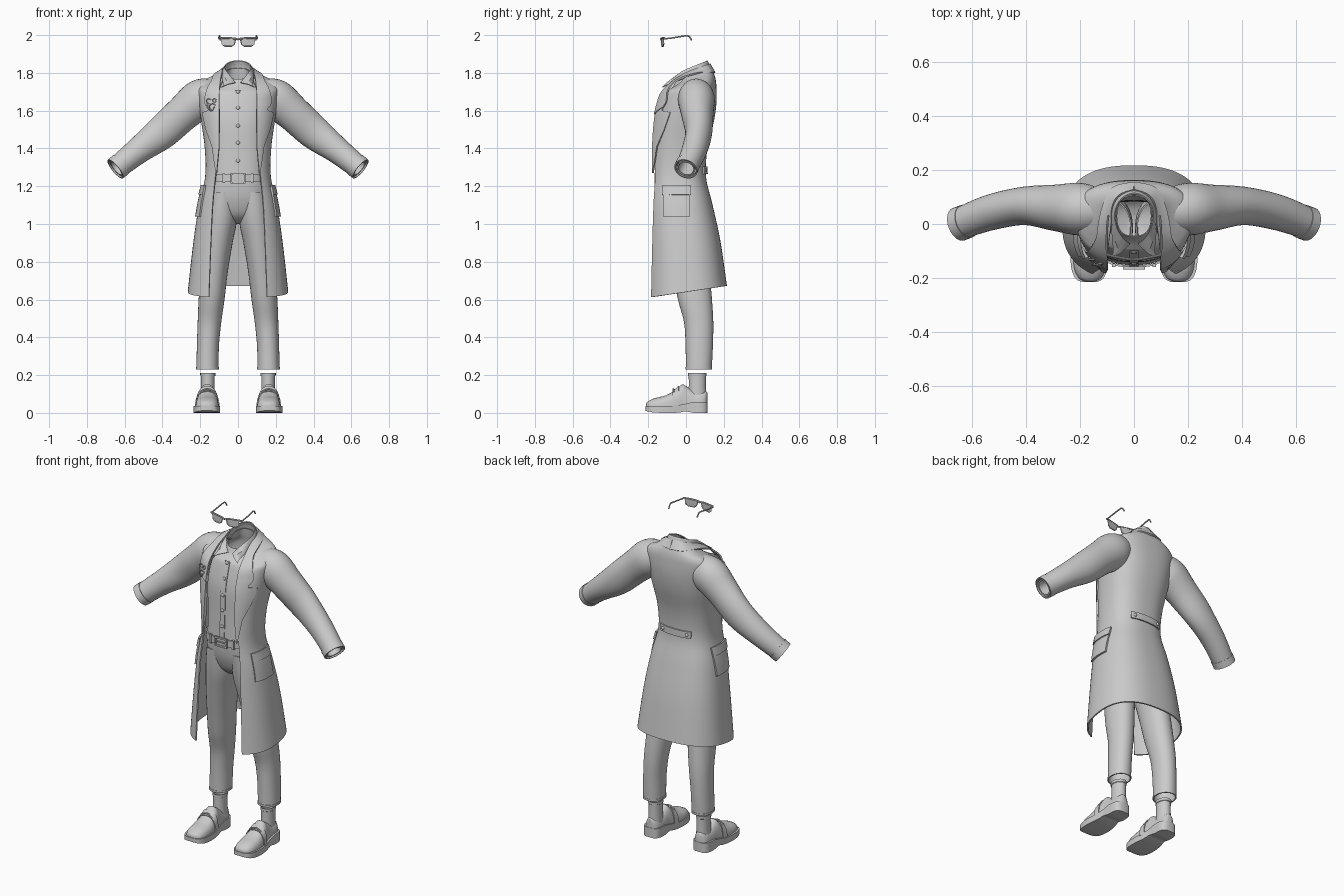
import bpy, bmesh
from math import sin, cos, pi, acos, radians
from mathutils import Vector

if "Cube" in bpy.data.objects:
    bpy.data.objects.remove(bpy.data.objects["Cube"])

P = 0.8  # squareness of the body cross-sections


# ---------- helpers ----------
def spline(rows, n=5):
    """Catmull-Rom through tuples of any length."""
    out, k = [], len(rows)
    for i in range(k - 1):
        a, b, c, d = rows[max(i - 1, 0)], rows[i], rows[i + 1], rows[min(i + 2, k - 1)]
        for j in range(n):
            t = j / n
            out.append(tuple(0.5 * (2 * q + (r - p) * t + (2 * p - 5 * q + 4 * r - s) * t * t
                             + (3 * q - p - 3 * r + s) * t ** 3) for p, q, r, s in zip(a, b, c, d)))
    return out + [tuple(rows[-1])]


def finish(ob, thick=0, mirror=False, angle=40):
    if thick:
        m = ob.modifiers.new("thickness", 'SOLIDIFY')
        m.thickness, m.offset = thick, 0
    if mirror:
        ob.modifiers.new("mirror", 'MIRROR')
    bpy.ops.object.select_all(action='DESELECT')
    ob.select_set(True)
    bpy.context.view_layer.objects.active = ob
    bpy.ops.object.convert(target='MESH')
    bpy.ops.object.shade_smooth_by_angle(angle=radians(angle))
    return ob


def loft(name, rings, closed=True, cap0=False, cap1=False, **kw):
    bm = bmesh.new()
    vs = [[bm.verts.new(p) for p in r] for r in rings]
    n = len(rings[0])
    for a, b in zip(vs, vs[1:]):
        for i in range(n if closed else n - 1):
            j = (i + 1) % n
            bm.faces.new((a[i], a[j], b[j], b[i]))
    if cap0:
        bm.faces.new(vs[0])
    if cap1:
        bm.faces.new(vs[-1])
    bmesh.ops.recalc_face_normals(bm, faces=bm.faces)
    me = bpy.data.meshes.new(name)
    bm.to_mesh(me)
    ob = bpy.data.objects.new(name, me)
    bpy.context.collection.objects.link(ob)
    return finish(ob, **kw)


def spow(v, p):
    return (abs(v) ** p) * (1 if v >= 0 else -1)


def oval(z, w, yf, yb, cx=0, n=40, p=P, t0=0, t1=2 * pi, ends=False):
    yc, d = (yf + yb) / 2, (yb - yf) / 2
    ts = [t0 + (t1 - t0) * i / ((n - 1) if ends else n) for i in range(n)]
    return [Vector((cx + w * spow(cos(t), p), yc + d * spow(sin(t), p), z)) for t in ts]


def neck_tilt(ring, yb, z):
    """Lower the front of rings near the neck."""
    for v in ring:
        v.z += .4 * (v.y - yb) * min(1, max(0, (z - 1.7) / .13))
    return ring


def at(rows, z):
    for a, b in zip(rows, rows[1:]):
        if a[0] <= z <= b[0]:
            t = (z - a[0]) / (b[0] - a[0])
            return [p + (q - p) * t for p, q in zip(a, b)]
    return rows[-1]


def front_y(rows, x, z, back=False):
    _, w, yf, yb = at(rows, z)[:4]
    h = (1 - min(abs(x) / w, 0.95) ** (2 / P)) ** (P / 2) * (yb - yf) / 2
    return (yf + yb) / 2 + (h if back else -h)


def side_x(rows, y, z):
    _, w, yf, yb = at(rows, z)[:4]
    u = min(abs(y - (yf + yb) / 2) / ((yb - yf) / 2), 0.97)
    return w * (1 - u ** (2 / P)) ** (P / 2)


def tube(name, rows, n=24, **kw):
    """rows: x, y, z, horizontal radius, vertical radius."""
    rings = []
    for i, r in enumerate(rows):
        t = (Vector(rows[min(i + 1, len(rows) - 1)][:3]) - Vector(rows[max(i - 1, 0)][:3])).normalized()
        up = Vector((0, 0, 1)) if abs(t.z) < 0.95 else Vector((1, 0, 0))
        u = t.cross(up).normalized()
        v = u.cross(t)
        rings.append([Vector(r[:3]) + u * r[3] * cos(2 * pi * k / n) + v * r[4] * sin(2 * pi * k / n) for k in range(n)])
    return loft(name, rings, **kw)


def wire(name, pts, r, n=8, sub=5, loop=False, **kw):
    pts = [tuple(p) + (r, r) for p in pts]
    if loop:
        return tube(name, pts + [pts[0]], n, **kw)
    return tube(name, spline(pts, sub), n, cap0=True, cap1=True, **kw)


def knob(name, loc, r, flat=0.5, mirror=False):
    bpy.ops.mesh.primitive_uv_sphere_add(segments=12, ring_count=8, radius=r)
    ob = bpy.context.object
    ob.name = name
    for v in ob.data.vertices:
        v.co = Vector((v.co.x, v.co.y * flat, v.co.z)) + Vector(loc)
    return finish(ob, mirror=mirror)


# ---------- coat: z, half width, front, back, opening ----------
coat = spline([(.64, .262, -.205, .213, .153), (.9, .233, -.2, .178, .143), (1.1, .203, -.195, .137, .133),
               (1.25, .17, -.188, .102, .118), (1.4, .172, -.18, .11, .1), (1.55, .192, -.165, .145, .1),
               (1.65, .205, -.14, .158, .1), (1.73, .213, -.1, .157, .098), (1.77, .19, -.07, .152, .095),
               (1.8, .135, -.04, .142, .085), (1.83, .092, -.02, .127, .075)])
rings = []
for z, w, yf, yb, op in coat:
    a = acos((op / w) ** (1 / P))
    ring = neck_tilt(oval(z, w, yf, yb, n=56, t0=-a, t1=pi + a, ends=True), yb, z)
    for v in ring:
        v.z += 0.15 * v.y * min(1, max(0, (1.1 - z) / .46))
    rings.append(ring)
loft("coat_body", rings, closed=False, thick=.008)

arm = [(.13, .05, 1.68, .078, .085), (.2, .055, 1.66, .094, .103), (.29, .06, 1.587, .083, .092),
       (.405, .067, 1.483, .068, .086), (.53, .043, 1.387, .063, .067), (.643, .002, 1.296, .056, .057)]
tube("coat_sleeve", spline(arm), n=32, thick=.006, mirror=True)
tube("sleeve_cuff", [(.62, .01, 1.315, .06, .061), (.649, -.001, 1.291, .06, .06)], n=32, thick=.007, mirror=True)
tube("shirt_cuff", [(.57, .027, 1.355, .045, .045), (.645, 0, 1.294, .045, .045)], n=28, thick=.008, mirror=True)


def on_coat(x, z, off):
    return Vector((x, front_y(coat, x, z) - off, z))


def strip(a, b, off, n=7):
    """Columns between an inner and outer point, laid on the coat when 2D."""
    cols = [Vector(a).lerp(Vector(b), i / (n - 1)) for i in range(n)]
    return [on_coat(c[0], c[1], off) for c in cols] if len(a) == 2 else cols


lapel = [((.112, 1.27), (.116, 1.27)), ((.1, 1.4), (.136, 1.41)), ((.098, 1.5), (.168, 1.5)),
         ((.098, 1.55), (.188, 1.59)), ((.098, 1.57), (.158, 1.6)), ((.098, 1.62), (.15, 1.63))]
loft("lapel", [strip(a, b, .013) for a, b in lapel], closed=False, thick=.009, mirror=True)
collar = [((.098, 1.58), (.165, 1.618)), ((.098, 1.64), (.176, 1.65)), ((.098, 1.7), (.165, 1.71)),
          ((.092, -.06, 1.762), (.14, -.05, 1.758)), ((.084, .0, 1.797), (.13, .01, 1.785)),
          ((.08, .06, 1.822), (.112, .075, 1.8)), ((.055, .105, 1.84), (.075, .135, 1.802)),
          ((0, .125, 1.848), (0, .152, 1.8))]
flat = spline([tuple(c for v in strip(a, b, .018) for c in v) for a, b in collar], 4)
loft("coat_collar", [[r[i:i + 3] for i in range(0, len(r), 3)] for r in flat], closed=False, thick=.009, mirror=True)


# Patch pockets with flaps on the coat sides, and the half belt on the back
def side_patch(name, z0, z1, y0, y1, off, thick):
    loft(name, [[(side_x(coat, y0 + (y1 - y0) * i / 8, z) + off, y0 + (y1 - y0) * i / 8, z) for i in range(9)]
                for z in [z0 + (z1 - z0) * k / 6 for k in range(7)]], closed=False, thick=thick, mirror=True)


side_patch("pocket", 1.04, 1.19, -.12, .02, .008, .012)
side_patch("pocket_flap", 1.155, 1.205, -.125, .025, .015, .01)
xs = [-.1 + .2 * i / 16 for i in range(17)]
loft("back_half_belt", [[(x, front_y(coat, x, z, True) + .01, z) for x in xs] for z in (1.265, 1.305)],
     closed=False, thick=.008)
knob("half_belt_button", (.08, front_y(coat, .08, 1.285, True) + .016, 1.285), .01, mirror=True)

# ---------- shirt ----------
shirt = spline([(1.23, .148, -.15, .085), (1.4, .15, -.142, .09), (1.55, .165, -.135, .11), (1.66, .17, -.11, .12),
                (1.73, .14, -.085, .12), (1.78, .085, -.06, .112), (1.825, .064, -.045, .105)])
loft("shirt_body", [neck_tilt(oval(*r), r[3], r[0]) for r in shirt], thick=.004)
zs = [1.25 + .46 * i / 16 for i in range(17)]
loft("shirt_placket", [[(x, front_y(shirt, x, z) - .006, z) for x in (-.016, 0, .016)] for z in zs],
     closed=False, thick=.004)
for z in (1.335, 1.43, 1.52, 1.615, 1.7):
    knob("shirt_button", (0, front_y(shirt, 0, z) - .009, z), .01)
top, bottom, mid = [], [], []
N = 49
for i in range(N):
    t = i / (N - 1)
    a = radians(-78 + 336 * t)
    k = max(0, (abs(t - .5) * 2 - .6) / .4)
    hi = Vector((.07 * cos(a), .03 + .082 * sin(a) - .022 * k, 1.83 + .035 * sin(a) - .048 * k * k))
    lo = Vector((.084 * cos(a), .03 + .096 * sin(a), 1.783 + .03 * sin(a)))
    lo = lo.lerp(Vector((.088 if t < .5 else -.088, -.125, 1.724)), k ** .8)
    top.append(hi)
    bottom.append(lo)
    mid.append(hi.lerp(lo, .5) + Vector((.004 * cos(a), -.006 * k + .004 * sin(a), .003)))
loft("shirt_collar", [top, mid, bottom], closed=False, thick=.005)

# ---------- trousers and belt ----------
hips = spline([(1.0, .02, -.03, .03), (1.02, .07, -.075, .07), (1.06, .13, -.112, .1), (1.13, .16, -.138, .11),
               (1.2, .155, -.148, .092), (1.25, .148, -.148, .085)])
loft("trouser_hips", [oval(*r) for r in hips], cap0=True)
leg = spline([(1.17, .07, -.138, .085, .08), (1.08, .08, -.13, .1, .086), (1.0, .082, -.119, .106, .093),
              (.9, .077, -.1, .11, .108),
              (.75, .07, -.07, .122, .126), (.6, .066, -.04, .135, .14), (.48, .06, -.008, .142, .151),
              (.36, .056, .0, .14, .159), (.23, .056, .002, .134, .162)])
loft("trouser_leg", [oval(*r, n=32, p=.95) for r in leg], thick=.005, mirror=True)
loft("trouser_hem", [oval(z, .058, 0, .136, .162, 32, .95) for z in (.23, .242)], thick=.005, mirror=True)
loft("belt", [oval(z, .154, -.157, .09) for z in (1.222, 1.262)], thick=.008)


def box(name, c, s, **kw):
    q = [(-1, -1), (1, -1), (1, 1), (-1, 1)]
    return loft(name, [[(c[0] + a * s[0] / 2, c[1] + k * s[1] / 2, c[2] + b * s[2] / 2) for a, b in q] for k in (-1, 1)],
                cap0=True, cap1=True, **kw)


for z in (1.218, 1.266):
    box("buckle_rail", (0, -.163, z), (.08, .01, .009))
box("buckle_post", (.036, -.163, 1.242), (.009, .01, .05), mirror=True)
box("buckle_prong", (.0, -.164, 1.242), (.06, .006, .006))
box("belt_loop", (.075, -.153, 1.242), (.014, .014, .052), mirror=True)

# ---------- shoes and socks ----------
loft("sock", [oval(z, w, .06 - d, .06 + d, .16, 24, 1) for z, w, d in
              ((.08, .036, .046), (.15, .034, .043), (.195, .035, .044), (.197, .038, .047), (.212, .038, .047))],
     thick=.004, mirror=True)
# Rows: y, half width, top, sole underside
shoe = spline([(-.212, .022, .05, .012), (-.2, .046, .062, .008), (-.165, .062, .078, .002), (-.11, .066, .092, 0),
               (-.06, .061, .118, 0), (-.022, .054, .15, .004), (.0, .051, .142, .008), (.04, .05, .118, 0),
               (.08, .048, .115, 0), (.103, .038, .115, 0), (.113, .02, .108, 0)], 4)


def shoe_arc(y, w, h, off=0, n=17):
    return [(.163 + (w - .004 + off) * spow(cos(pi * i / (n - 1)), .8), y,
             .03 + (h - .03 + off) * spow(sin(pi * i / (n - 1)), .8)) for i in range(n)]


loft("shoe_upper", [shoe_arc(y, w, h) for y, w, h, b in shoe], cap0=True, cap1=True, mirror=True)
sole = []
for y, w, h, b in shoe:
    t = .036 + .022 * min(1, max(0, (y + .06) / .1))
    sole.append([(.165 + s * (w + .004), y * 1.015, z) for s, z in ((-1, b), (1, b), (1, t), (-1, t))])
loft("shoe_sole", sole, cap0=True, cap1=True, mirror=True)
loft("shoe_strap", [shoe_arc(r[0], r[1], r[2], .004) for r in shoe if -.075 < r[0] < -.035],
     closed=False, thick=.005, mirror=True)
wire("shoe_bit", [(.125, -.066, .109), (.145, -.067, .122), (.163, -.067, .126), (.181, -.067, .122), (.201, -.066, .109)],
     .005, mirror=True)

# ---------- sunglasses ----------
lens = [(.012, -.13, 1.982), (.092, -.116, 1.988), (.084, -.118, 1.952), (.07, -.121, 1.941), (.034, -.127, 1.941),
        (.02, -.129, 1.952)]
c = sum((Vector(p) for p in lens), Vector()) / 6
loft("lens", [lens, [Vector(p).lerp(c, .99) for p in lens]], cap1=True, thick=.003, mirror=True)
wire("lens_rim", lens, .0035, loop=True, mirror=True)
wire("brow_bar", [(0, -.131, 1.976), (.015, -.131, 1.982), (.06, -.123, 1.985), (.1, -.114, 1.985)], .005, mirror=True)
wire("temple", [(.1, -.114, 1.98), (.101, -.06, 1.987), (.099, -.005, 1.996), (.097, .015, 1.994), (.095, .03, 1.972)],
     .004, mirror=True)

# ---------- lapel pin with chain, wearer's right side ----------
for x, z, r in ((-.155, 1.65, .013), (-.135, 1.62, .017), (-.125, 1.655, .009)):
    y = front_y(coat, x, z) - .027
    wire("lapel_pin_ring", [(x + r * cos(2 * pi * i / 16), y, z + r * sin(2 * pi * i / 16)) for i in range(16)],
         .003, n=6, loop=True)
wire("lapel_pin_chain", [on_coat(-x, z, .027) for x, z in ((.165, 1.645), (.158, 1.61), (.14, 1.6), (.125, 1.62))], .003)
